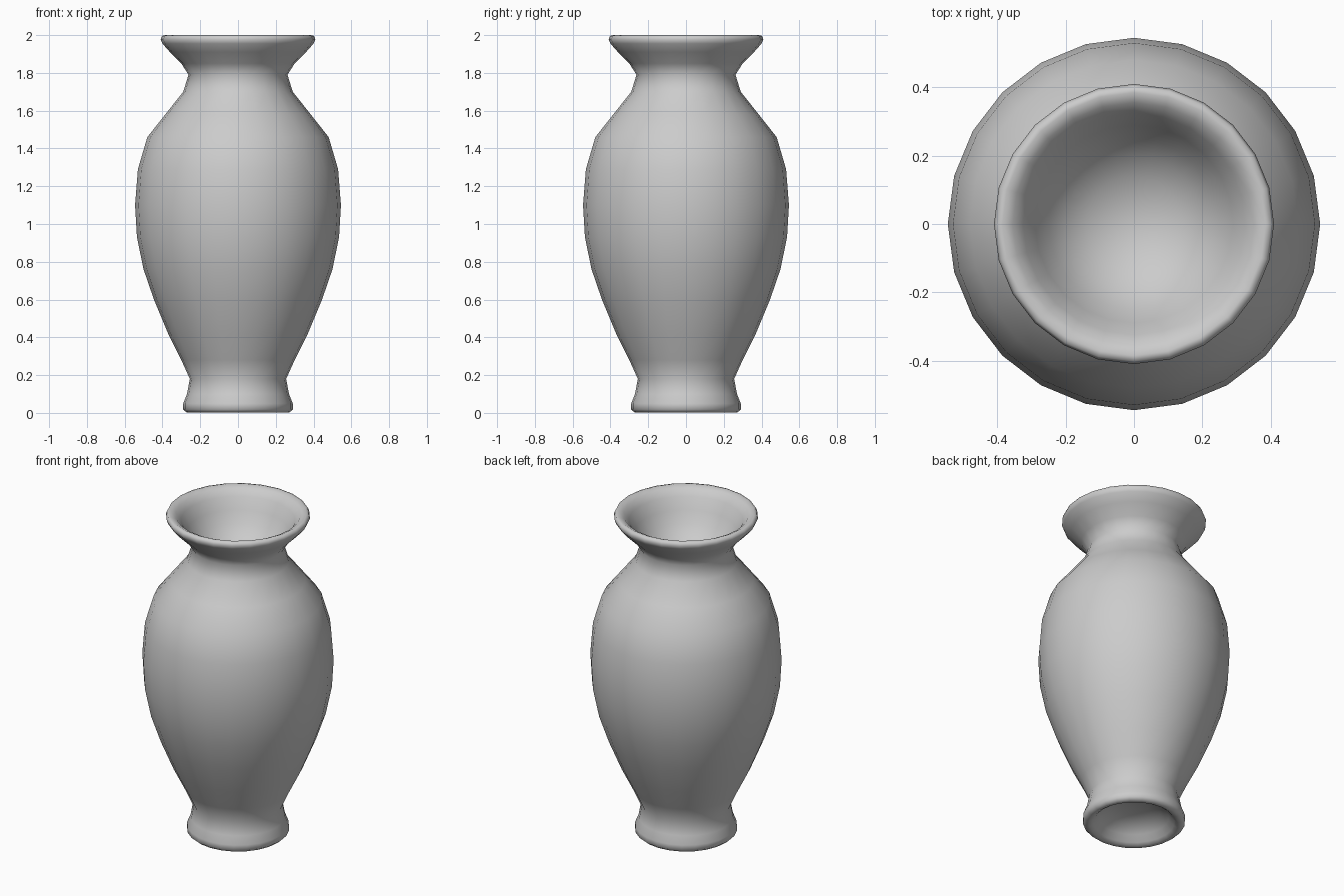
import bpy, bmesh
from math import tau

cube = bpy.data.objects.get("Cube")
if cube:
    bpy.data.objects.remove(cube, do_unlink=True)

SIDES = 24

# Single clay colour
clay = bpy.data.materials.new("grey_clay")
clay.use_nodes = True
colour = (0.6, 0.6, 0.6, 1)
clay.diffuse_color = colour
clay.node_tree.nodes["Principled BSDF"].inputs["Base Color"].default_value = colour

# Profile (radius, height) from under the foot, up the outside, into the mouth
foot_hollow = [(0, .11), (.08, .105), (.15, .085), (.2, .05), (.23, .015)]
foot = [(.25, .002), (.272, .002), (.29, .018), (.29, .05), (.27, .1), (.255, .18)]
body = [(.3, .28), (.37, .42), (.445, .6), (.5, .76), (.535, .93), (.545, 1.1),
        (.53, 1.29), (.48, 1.46), (.385, 1.58), (.29, 1.7), (.262, 1.79)]
lip = [(.3, 1.85), (.36, 1.91), (.4, 1.955), (.41, 1.978), (.402, 1.996),
       (.385, 2.0), (.355, 1.985), (.325, 1.95)]
mouth_hollow = [(.29, 1.88), (.25, 1.81), (.2, 1.755), (.14, 1.715), (.07, 1.69), (0, 1.682)]
profile = foot_hollow + foot + body + lip + mouth_hollow

# Lathe the profile around z
bm = bmesh.new()
verts = [bm.verts.new((r, 0, z)) for r, z in profile]
edges = [bm.edges.new(pair) for pair in zip(verts, verts[1:])]
bmesh.ops.spin(bm, geom=verts + edges, cent=(0, 0, 0), axis=(0, 0, 1),
               angle=tau, steps=SIDES, use_merge=True)
bmesh.ops.remove_doubles(bm, verts=bm.verts, dist=.0005)
bmesh.ops.recalc_face_normals(bm, faces=bm.faces)
for face in bm.faces:
    face.smooth = True
mesh = bpy.data.meshes.new("vase")
bm.to_mesh(mesh)
bm.free()
mesh.materials.append(clay)
vase = bpy.data.objects.new("vase", mesh)
bpy.context.collection.objects.link(vase)
